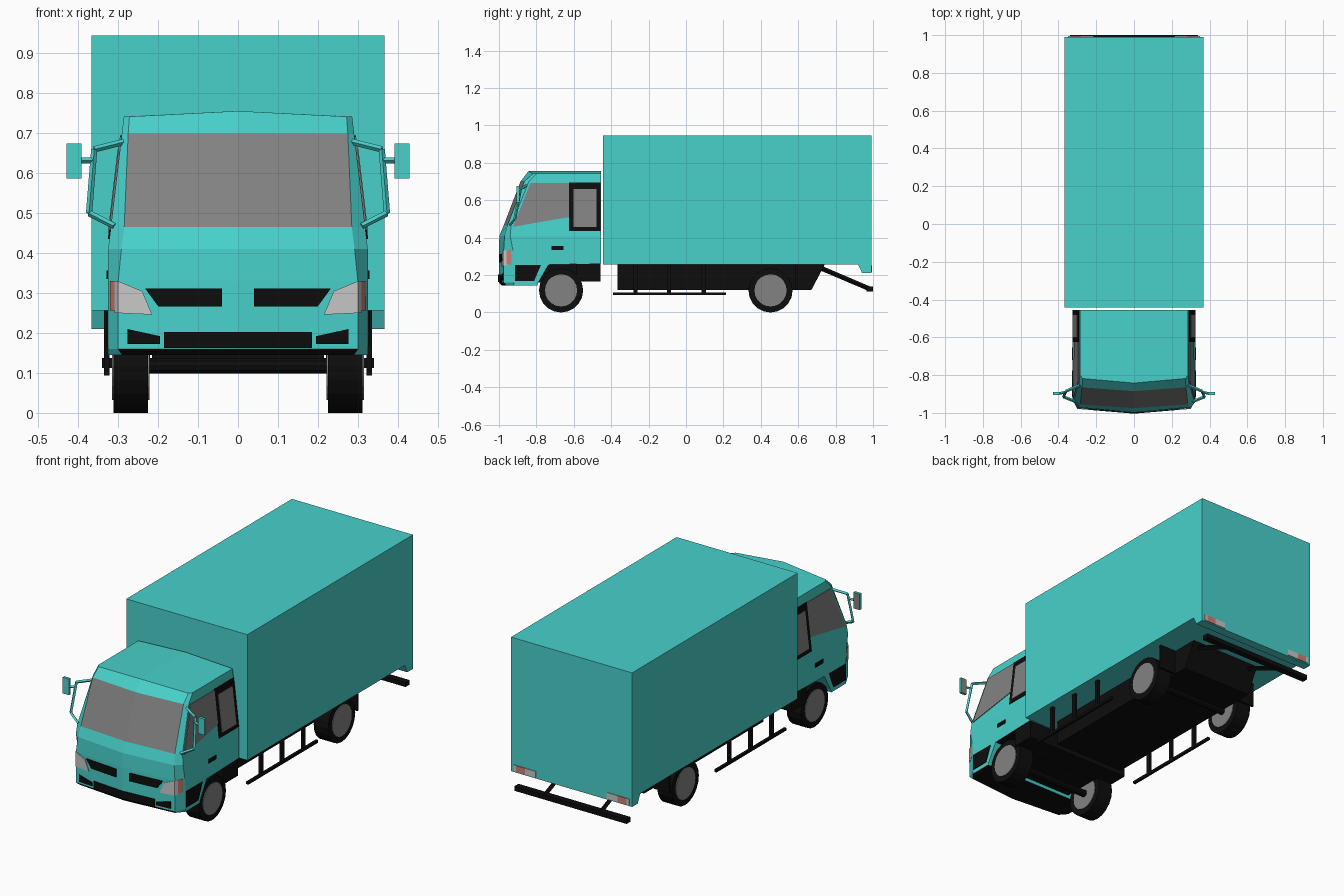
import bpy, bmesh, math
from mathutils import Vector

cube = bpy.data.objects.get("Cube")
if cube:
    bpy.data.objects.remove(cube, do_unlink=True)


def material(name, rgb):
    m = bpy.data.materials.new(name)
    m.use_nodes = True
    m.diffuse_color = (*rgb, 1)
    m.node_tree.nodes["Principled BSDF"].inputs["Base Color"].default_value = (*rgb, 1)
    return m


TEAL = material("turquoise paint", (0.065, 0.64, 0.60))
GREY = material("grey glass and hubs", (0.225, 0.225, 0.225))
BLACK = material("black", (0.004, 0.004, 0.004))
WHITE = material("lamp white", (0.58, 0.58, 0.58))
RED = material("lamp salmon", (0.60, 0.22, 0.17))


def finish(name, bm, *mats):
    bmesh.ops.recalc_face_normals(bm, faces=bm.faces)
    me = bpy.data.meshes.new(name)
    bm.to_mesh(me)
    bm.free()
    for m in mats:
        me.materials.append(m)
    ob = bpy.data.objects.new(name, me)
    bpy.context.scene.collection.objects.link(ob)
    return ob


def prism(name, loop_a, loop_b, mat):
    """Closed solid between two matching loops of points."""
    bm = bmesh.new()
    a = [bm.verts.new(p) for p in loop_a]
    b = [bm.verts.new(p) for p in loop_b]
    bm.faces.new(a)
    bm.faces.new(b)
    for i in range(len(a)):
        j = (i + 1) % len(a)
        bm.faces.new((a[i], a[j], b[j], b[i]))
    return finish(name, bm, mat)


def extrude_x(name, profile, x0, x1, mat):
    return prism(name, [(x0, y, z) for y, z in profile], [(x1, y, z) for y, z in profile], mat)


def box(name, x0, x1, y0, y1, z0, z1, mat):
    return extrude_x(name, [(y0, z0), (y1, z0), (y1, z1), (y0, z1)], x0, x1, mat)


def disc(name, x0, x1, y, z, r, sides, mat):
    ring = [(y + r * math.cos(t), z + r * math.sin(t))
            for t in (2 * math.pi * i / sides for i in range(sides))]
    return extrude_x(name, ring, x0, x1, mat)


def beam(name, p, q, w, mat):
    p, q = Vector(p), Vector(q)
    d = (q - p).normalized()
    u = d.orthogonal().normalized() * w / 2
    v = d.cross(u)
    ring = (u + v, u - v, -u - v, v - u)
    return prism(name, [p + c for c in ring], [q + c for c in ring], mat)


def side_x(z):
    return 0.325 - 0.118 * max(0, z - 0.41)


# Cab sections: height, centre front y, corner x, corner y, side front y, back y
ROWS = [
    (0.145, -0.985, 0.29, -0.960, -0.92, -0.795),
    (0.160, -1.000, 0.30, -0.975, -0.92, -0.790),
    (0.255, -1.000, 0.30, -0.975, -0.92, -0.735),
    (0.262, -1.000, 0.30, -0.975, -0.92, -0.455),
    (0.330, -1.000, 0.30, -0.975, -0.925, -0.455),
    (0.410, -0.998, 0.292, -0.97, -0.94, -0.455),
    (0.465, -0.975, 0.285, -0.955, -0.935, -0.455),
    (0.700, -0.885, 0.275, -0.865, -0.84, -0.455),
    (0.742, -0.842, 0.272, -0.818, -0.80, -0.455),
]
WINDSCREEN_ROW = 6


def front_y(x, z):
    for lo, hi in zip(ROWS, ROWS[1:]):
        if z <= hi[0]:
            break
    t = (z - lo[0]) / (hi[0] - lo[0])
    c, ex, ey, sy = [lo[k] + t * (hi[k] - lo[k]) for k in (1, 2, 3, 4)]
    if x <= ex:
        return c + (ey - c) * x / ex
    return ey + (sy - ey) * (x - ex) / (side_x(z) - ex)


# Cab shell lofted through the sections
bm = bmesh.new()
rings = []
for z, c, ex, ey, sy, by in ROWS:
    peak = z + 0.014 if z == ROWS[-1][0] else z
    half = [(ex, ey, z), (side_x(z), sy, z), (side_x(z), by, z)]
    pts = [(0, c, peak)] + half + [(0, by, peak)] + [(-x, y, h) for x, y, h in reversed(half)]
    rings.append([bm.verts.new(p) for p in pts])
for k, (lo, hi) in enumerate(zip(rings, rings[1:])):
    for i in range(8):
        j = (i + 1) % 8
        f = bm.faces.new((lo[i], lo[j], hi[j], hi[i]))
        if k == WINDSCREEN_ROW and i in (0, 7):
            f.material_index = 1
bm.faces.new(rings[0])
top = rings[-1]
bm.faces.new(top[:5])
bm.faces.new(top[4:] + top[:1])
bmesh.ops.recalc_face_normals(bm, faces=bm.faces)
for f in bm.faces:
    if f.normal.z < -0.7:
        f.material_index = 2
finish("cab", bm, TEAL, GREY, BLACK)


def front_plate(name, pts, s, mat, out=0.004):
    surf = [(s * x, front_y(x, z), z) for x, z in pts]
    prism(name, [(x, y - out, z) for x, y, z in surf], [(x, y + 0.004, z) for x, y, z in surf], mat)


def side_plate(name, pts, s, mat, out=0.004):
    prism(name, [(s * (side_x(z) + out), y, z) for y, z in pts],
          [(s * (side_x(z) - 0.004), y, z) for y, z in pts], mat)


def rect(a0, a1, z0, z1):
    return [(a0, z0), (a1, z0), (a1, z1), (a0, z1)]


for s, tag in ((1, "left"), (-1, "right")):
    # Grilles and lamps
    front_plate(f"upper_grille_{tag}", [(0.04, 0.267), (0.20, 0.267), (0.233, 0.312), (0.04, 0.312)], s, BLACK)
    front_plate(f"lower_grille_{tag}", rect(0, 0.185, 0.162, 0.203), s, BLACK)
    front_plate(f"bumper_vent_{tag}", [(0.195, 0.172), (0.277, 0.172), (0.277, 0.21), (0.195, 0.192)], s, BLACK)
    front_plate(f"headlamp_{tag}", [(0.215, 0.246), (0.30, 0.25), (0.30, 0.33), (0.24, 0.305)], s, WHITE)
    front_plate(f"headlamp_corner_{tag}", rect(0.30, 0.309, 0.25, 0.33), s, WHITE)
    front_plate(f"turn_signal_{tag}", rect(0.309, 0.32, 0.256, 0.33), s, RED)

    # Door glass, handle and step
    side_plate(f"quarter_glass_{tag}", [(-0.925, 0.458), (-0.625, 0.51), (-0.625, 0.692), (-0.832, 0.692)], s, GREY)
    side_plate(f"door_window_frame_{tag}", rect(-0.625, -0.457, 0.435, 0.695), s, BLACK)
    side_plate(f"door_window_{tag}", rect(-0.602, -0.478, 0.457, 0.66), s, GREY, 0.006)
    side_plate(f"door_handle_{tag}", rect(-0.72, -0.655, 0.335, 0.356), s, BLACK)
    side_plate(f"cab_step_{tag}", [(-0.915, 0.168), (-0.812, 0.168), (-0.775, 0.255), (-0.915, 0.255)], s, BLACK)

    # Mirror on its bent tube frame
    path = [(0.28, -0.85, 0.68), (0.36, -0.885, 0.66), (0.373, -0.915, 0.50), (0.31, -0.94, 0.468)]
    path = [(s * x, y, z) for x, y, z in path]
    for p, q in zip(path, path[1:]):
        beam(f"mirror_frame_{tag}", p, q, 0.011, TEAL)
    beam(f"mirror_arm_{tag}", (s * 0.362, -0.89, 0.632), (s * 0.395, -0.897, 0.632), 0.01, TEAL)
    mirror = box(f"mirror_{tag}", s * 0.392, s * 0.43, -0.905, -0.89, 0.587, 0.675, TEAL)
    mirror.data.materials.append(GREY)
    for f in mirror.data.polygons:
        f.material_index = int(f.normal.y > 0.9)

    # Wheels
    for y, place in ((-0.668, "front"), (0.452, "rear")):
        disc(f"{place}_tyre_{tag}", s * 0.225, s * 0.312, y, 0.118, 0.118, 20, BLACK)
        disc(f"{place}_hub_{tag}", s * 0.222, s * 0.316, y, 0.118, 0.086, 20, GREY)
    box(f"rear_mudflap_{tag}", s * 0.22, s * 0.315, 0.583, 0.595, 0.12, 0.256, BLACK)

    # Side guard
    box(f"side_guard_rail_{tag}", s * 0.322, s * 0.336, -0.39, 0.215, 0.094, 0.108, BLACK)
    for y in (-0.27, -0.09, 0.095):
        box(f"side_guard_post_{tag}", s * 0.322, s * 0.336, y - 0.011, y + 0.011, 0.1, 0.256, BLACK)

    # Rear lamps and underrun arm
    for x0, x1, mat in ((0.335, 0.35, WHITE), (0.28, 0.335, RED), (0.215, 0.28, WHITE)):
        box(f"rear_lamp_{tag}", s * x0, s * x1, 0.985, 0.995, 0.216, 0.25, mat)
    beam(f"underrun_arm_{tag}", (s * 0.17, 0.71, 0.242), (s * 0.17, 0.98, 0.127), 0.018, BLACK)

# Cargo body with its rear skirt
box("cargo_box", -0.367, 0.367, -0.443, 0.991, 0.256, 0.945, TEAL)
extrude_x("rear_skirt", [(0.92, 0.256), (0.942, 0.21), (0.991, 0.21), (0.991, 0.256)], -0.367, 0.367, TEAL)

# Chassis, axles and underbody
extrude_x("chassis", [(-0.365, 0.12), (0.67, 0.12), (0.742, 0.256), (-0.365, 0.256)], -0.215, 0.215, BLACK)
box("cab_underbody", -0.215, 0.215, -0.79, -0.585, 0.16, 0.261, BLACK)
box("cab_rear_fender", -0.32, 0.32, -0.585, -0.457, 0.165, 0.261, BLACK)
box("underrun_bar", -0.34, 0.34, 0.965, 1.0, 0.113, 0.138, BLACK)
for y in (-0.668, 0.452):
    disc("axle", -0.23, 0.23, y, 0.118, 0.02, 10, BLACK)
